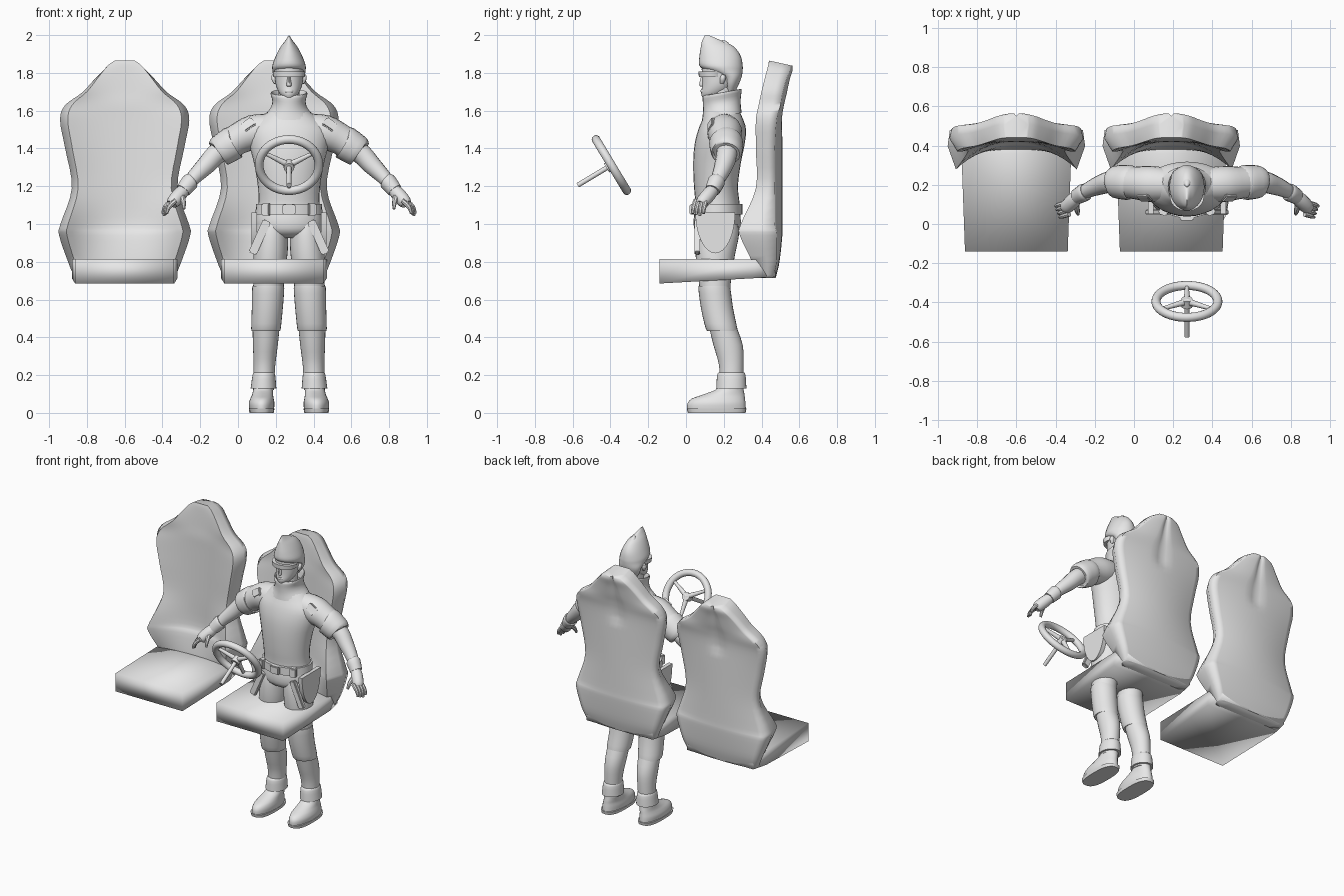
import bpy, bmesh, math
from mathutils import Vector, Matrix

cube = bpy.data.objects.get("Cube")
if cube:
    bpy.data.objects.remove(cube, do_unlink=True)

grey = bpy.data.materials.new("plain grey")
grey.use_nodes = True
COLOR = (0.8, 0.8, 0.8, 1)
grey.diffuse_color = COLOR
grey.node_tree.nodes["Principled BSDF"].inputs["Base Color"].default_value = COLOR

MID = 0.27  # centre line of the driver


def finish(name, bm, angle=40):
    bmesh.ops.recalc_face_normals(bm, faces=bm.faces[:])
    mesh = bpy.data.meshes.new(name)
    bm.to_mesh(mesh)
    bm.free()
    obj = bpy.data.objects.new(name, mesh)
    bpy.context.collection.objects.link(obj)
    mesh.materials.append(grey)
    bpy.ops.object.select_all(action='DESELECT')
    obj.select_set(True)
    bpy.context.view_layer.objects.active = obj
    bpy.ops.object.shade_smooth_by_angle(angle=math.radians(angle))
    return obj


def smooth_rows(rows, steps):
    """Catmull-Rom interpolation of tuples of numbers."""
    out = []
    for i in range(len(rows) - 1):
        a, b, c, d = (rows[max(i - 1, 0)], rows[i], rows[i + 1], rows[min(i + 2, len(rows) - 1)])
        for k in range(steps):
            t = k / steps
            out.append([q + t / 2 * (r - p + t * (2*p - 5*q + 4*r - s + t * (3*(q - r) + s - p)))
                        for p, q, r, s in zip(a, b, c, d)])
    return out + [list(rows[-1])]


def skin(name, rings, caps=True, angle=40):
    bm = bmesh.new()
    loops = [[bm.verts.new(p) for p in ring] for ring in rings]
    n = len(loops[0])
    for low, high in zip(loops, loops[1:]):
        for i in range(n):
            j = (i + 1) % n
            bm.faces.new((low[i], low[j], high[j], high[i]))
    if caps:
        bm.faces.new(loops[0])
        bm.faces.new(loops[-1])
    return finish(name, bm, angle)


def stack(name, rows, x=0, steps=3, n=28, caps=True, power=1.0, lean=0.0):
    """Horizontal oval sections: z, x offset, half width, front y, back y."""
    rings = []
    for z, dx, w, front, back in smooth_rows(rows, steps):
        ring = []
        for i in range(n):
            a = math.tau * i / n
            c, s = (math.copysign(abs(v) ** power, v) for v in (math.cos(a), math.sin(a)))
            depth = (back - front) / 2 * s
            ring.append((x + dx + max(w, .002) * c, (front + back) / 2 + depth, z + lean * depth))
        rings.append(ring)
    return skin(name, rings, caps)


def limb(name, rows, n=16, steps=3):
    """Round sections square to a path: x, y, z, radius."""
    rows = smooth_rows(rows, steps)
    pts = [Vector(r[:3]) for r in rows]
    rings = []
    for i, r in enumerate(rows):
        d = pts[min(i + 1, len(pts) - 1)] - pts[max(i - 1, 0)]
        q = d.to_track_quat('Z', 'Y')
        rings.append([pts[i] + q @ Vector((math.cos(math.tau * k / n), math.sin(math.tau * k / n), 0)) * r[3]
                      for k in range(n)])
    return skin(name, rings)


def block(name, at, size, rot=None, bevel=0.006):
    bm = bmesh.new()
    bmesh.ops.create_cube(bm, size=1)
    bmesh.ops.scale(bm, vec=size, verts=bm.verts[:])
    bmesh.ops.bevel(bm, geom=bm.edges[:], offset=bevel, segments=2, affect='EDGES')
    bmesh.ops.transform(bm, matrix=Matrix.Translation(at) @ (rot or Matrix()), verts=bm.verts[:])
    return finish(name, bm)


# Bucket seats: z, half width, front edge y, front centre y, back edge y, back centre y
BACK = [(.715, .265, .38, .38, .46, .475), (.80, .30, .35, .38, .48, .495), (.94, .347, .285, .40, .48, .51),
        (1.0, .34, .29, .42, .47, .51), (1.19, .28, .37, .42, .47, .51), (1.4, .315, .37, .42, .47, .51),
        (1.55, .342, .37, .42, .48, .51), (1.63, .315, .385, .42, .50, .52), (1.70, .225, .40, .425, .51, .535),
        (1.78, .155, .42, .43, .53, .55), (1.84, .10, .435, .435, .55, .565), (1.865, .06, .44, .44, .55, .565)]


def seat(side, x):
    rings = []
    cols = [i / 10 - 1 for i in range(21)]
    for z, w, fe, fc, be, bc in smooth_rows(BACK, 4):
        lean = .22 * max(0, min(1, (z - 1.6) / .25))  # top slopes down to the rear
        side_y = fe * .4 + be * .6
        ring = [(w * u * .88, fc + (fe - fc) * abs(u) ** 2.2) for u in cols]
        ring.append((w, side_y))
        ring += [(w * u * .97, bc + (be - bc) * u * u - .015 * math.exp(-(u / .12) ** 2) * (z > 1.5))
                 for u in reversed(cols)]
        ring.append((-w, side_y))
        rings.append([(x + px, y, z - lean * (y - fc)) for px, y in ring])
    skin(side + "_seat_back", rings, angle=75)
    # wedge cushion
    ends = [(-.14, .262, .685, .815), (.36, .28, .713, .812), (.475, .26, .72, .80)]
    skin(side + "_seat_cushion", [[(x - w, y, lo), (x + w, y, lo), (x + w, y, hi), (x - w, y, hi)]
                                  for y, w, lo, hi in ends], angle=180)


seat("right", -.60)
seat("left", .19)

# Steering wheel, built flat and then tilted towards the driver
tilt = Matrix.Translation((MID, -.395, 1.312)) @ Matrix.Rotation(math.radians(-59), 4, 'X')


def placed(points):
    return [(*(tilt @ Vector(p[:3])), p[3]) for p in points]


bm = bmesh.new()
ring = []
for i in range(48):
    a = math.tau * i / 48
    ring.append([bm.verts.new(tilt @ Vector(((.158 + .023 * math.cos(b)) * math.cos(a),
                 (.158 + .023 * math.cos(b)) * math.sin(a), .023 * math.sin(b))))
                 for b in (math.tau * k / 14 for k in range(14))])
for i in range(48):
    for k in range(14):
        m, p = (i + 1) % 48, (k + 1) % 14
        bm.faces.new((ring[i][k], ring[m][k], ring[m][p], ring[i][p]))
finish("steering_wheel_rim", bm)
for k, deg in enumerate((-30, -150, 90)):
    c, s = math.cos(math.radians(deg)), math.sin(math.radians(deg))
    limb(f"wheel_spoke_{k + 1}", placed([(0, 0, 0, .018), (.08 * c, .08 * s, 0, .013), (.15 * c, .15 * s, 0, .01)]))
limb("wheel_hub", placed([(0, 0, -.03, .028), (0, 0, .015, .028)]), steps=1)
limb("steering_column", placed([(0, 0, 0, .013), (0, 0, -.208, .013)]), steps=1)

# Driver trunk
stack("torso", [(.925, 0, .10, .10, .25), (.96, 0, .165, .05, .285), (1.02, 0, .178, .04, .29),
                (1.10, 0, .163, .05, .285), (1.2, 0, .165, .042, .275), (1.32, 0, .185, .038, .29),
                (1.42, 0, .21, .045, .31), (1.50, 0, .215, .065, .318), (1.56, 0, .155, .09, .30),
                (1.60, 0, .10, .10, .28)], MID)
stack("belt", [(1.05, 0, .178, .03, .30), (1.105, 0, .174, .03, .30)], MID, steps=1)
block("belt_buckle", (MID, .03, 1.077), (.07, .025, .055))
for i, dx in enumerate((-.12, .12)):
    block(f"belt_pouch_{i + 1}", (MID + dx, .065, 1.077), (.045, .04, .065), Matrix.Rotation(dx * 3, 4, 'Z'))
stack("neck", [(1.56, 0, .06, .12, .24), (1.72, 0, .055, .13, .25)], MID)
stack("collar", [(1.57, 0, .135, .085, .295), (1.61, 0, .10, .09, .29), (1.65, 0, .088, .09, .29),
                 (1.69, 0, .098, .088, .295), (1.692, 0, .088, .10, .285), (1.63, 0, .075, .11, .275)],
      MID, caps=False, lean=.18)

# Head
stack("face", [(1.665, 0, .025, .09, .15), (1.69, 0, .05, .08, .21), (1.73, 0, .068, .085, .25),
               (1.78, 0, .076, .085, .28), (1.84, 0, .08, .085, .29), (1.88, 0, .06, .11, .26)], MID)
stack("nose", [(1.728, 0, .008, .078, .1), (1.737, 0, .013, .069, .1), (1.785, 0, .007, .08, .11)], MID, n=10)
stack("lips", [(1.695, 0, .018, .08, .10), (1.702, 0, .024, .077, .1), (1.712, 0, .02, .079, .1)], MID, n=12)
stack("hair", [(1.70, 0, .045, .21, .26), (1.74, 0, .07, .20, .28), (1.78, 0, .082, .18, .295),
               (1.815, 0, .088, .10, .30), (1.84, 0, .088, .07, .30), (1.88, 0, .074, .07, .293),
               (1.915, 0, .058, .075, .275), (1.945, 0, .04, .08, .245), (1.97, 0, .02, .085, .19),
               (1.998, 0, .003, .10, .125)], MID)
for i, (y, z) in enumerate(((.15, 1.985), (.205, 1.972))):
    limb(f"hair_tuft_{i + 1}", [(MID, y + .02, z - .07, .035), (MID, y, z - .02, .02), (MID, y - .015, z, .003)])
stack("visor", [(1.778, 0, .083, .068, .21), (1.808, 0, .087, .066, .21)], MID, steps=1)

for s, side in ((1, "left"), (-1, "right")):
    def row(dx, y, z, r):
        return (MID + s * dx, y, z, r)

    limb(side + "_ear", [row(.07, .19, 1.745, .010), row(.078, .195, 1.77, .016), row(.08, .20, 1.79, .01)], 10)

    # Arm with puffed sleeve and cuff
    limb(side + "_sleeve", [row(.10, .20, 1.50, .085), row(.19, .205, 1.485, .092), row(.27, .21, 1.45, .082),
                            row(.33, .215, 1.41, .08), row(.365, .215, 1.385, .074)], 20)
    limb(side + "_sleeve_cuff", [row(.285, .21, 1.435, .084), row(.30, .212, 1.427, .09),
                                 row(.365, .215, 1.385, .083), row(.375, .215, 1.378, .07)], 20)
    limb(side + "_forearm", [row(.34, .215, 1.40, .055), row(.39, .215, 1.365, .055), row(.44, .20, 1.31, .05),
                             row(.50, .175, 1.25, .04), row(.55, .145, 1.19, .03)])
    limb(side + "_glove_cuff", [row(.515, .165, 1.232, .042), row(.525, .16, 1.222, .046), row(.56, .14, 1.178, .04)])
    limb(side + "_palm", [row(.55, .145, 1.185, .032), row(.58, .12, 1.155, .038), row(.61, .09, 1.12, .036),
                          row(.62, .08, 1.105, .028)])
    for k in range(4):
        dx, dy = .007 * k, .019 * k
        limb(f"{side}_finger_{k + 1}", [row(.60 + dx, .05 + dy, 1.125, .013), row(.635 + dx, .04 + dy, 1.09, .012),
                                        row(.648 + dx, .035 + dy, 1.055 - .006 * (k % 3), .008)], 8)
    limb(side + "_thumb", [row(.57, .115, 1.155, .018), row(.56, .07, 1.12, .014), row(.555, .05, 1.08, .008)], 8)
    # strap patch on the shoulder
    block(side + "_shoulder_patch", (MID + s * .215, .135, 1.525), (.07, .025, .055),
          Matrix.Rotation(s * .6, 4, 'Y') @ Matrix.Rotation(-.5, 4, 'X'))

    # Leg, knee guard and boot
    def leg(part, rows, **kw):
        return stack(f"{side}_{part}", [(z, s * dx, w, f, b) for z, dx, w, f, b in rows], MID, **kw)

    leg("leg", [(.12, .135, .055, .18, .30), (.25, .130, .057, .175, .305), (.36, .125, .066, .145, .30),
                (.48, .120, .073, .115, .26), (.60, .112, .08, .08, .235), (.72, .106, .082, .065, .24),
                (.84, .098, .09, .05, .26), (.94, .092, .088, .05, .28), (1.0, .09, .085, .06, .275)])
    leg("knee_guard", [(.435, .122, .072, .12, .27), (.445, .122, .078, .105, .272), (.55, .115, .082, .08, .25),
                       (.66, .110, .085, .065, .235), (.672, .110, .08, .07, .23)])
    leg("boot_cuff", [(.13, .135, .068, .16, .32), (.20, .133, .06, .165, .315), (.215, .133, .053, .175, .305)])
    leg("boot_sole", [(0, .145, .064, .01, .315), (.022, .145, .068, .004, .32)], steps=1, power=.75)
    leg("boot", [(.02, .145, .066, .006, .317), (.05, .145, .068, .008, .315), (.075, .143, .062, .03, .312),
                 (.095, .140, .056, .085, .31), (.125, .137, .052, .16, .305), (.16, .134, .052, .175, .305)])

    # Rounded thigh flap and the slanted holster in front of it
    arc = [math.pi * k / 16 for k in range(17)]
    flap = [[(MID + s * x, .155 - .105 * math.cos(a), 1.06 - .215 * math.sin(a)) for a in arc] for x in (.17, .198)]
    skin(side + "_thigh_flap", flap)
    block(side + "_holster", (MID + s * .155, .06, .93), (.045, .03, .19), Matrix.Rotation(-s * .42, 4, 'Y'))
